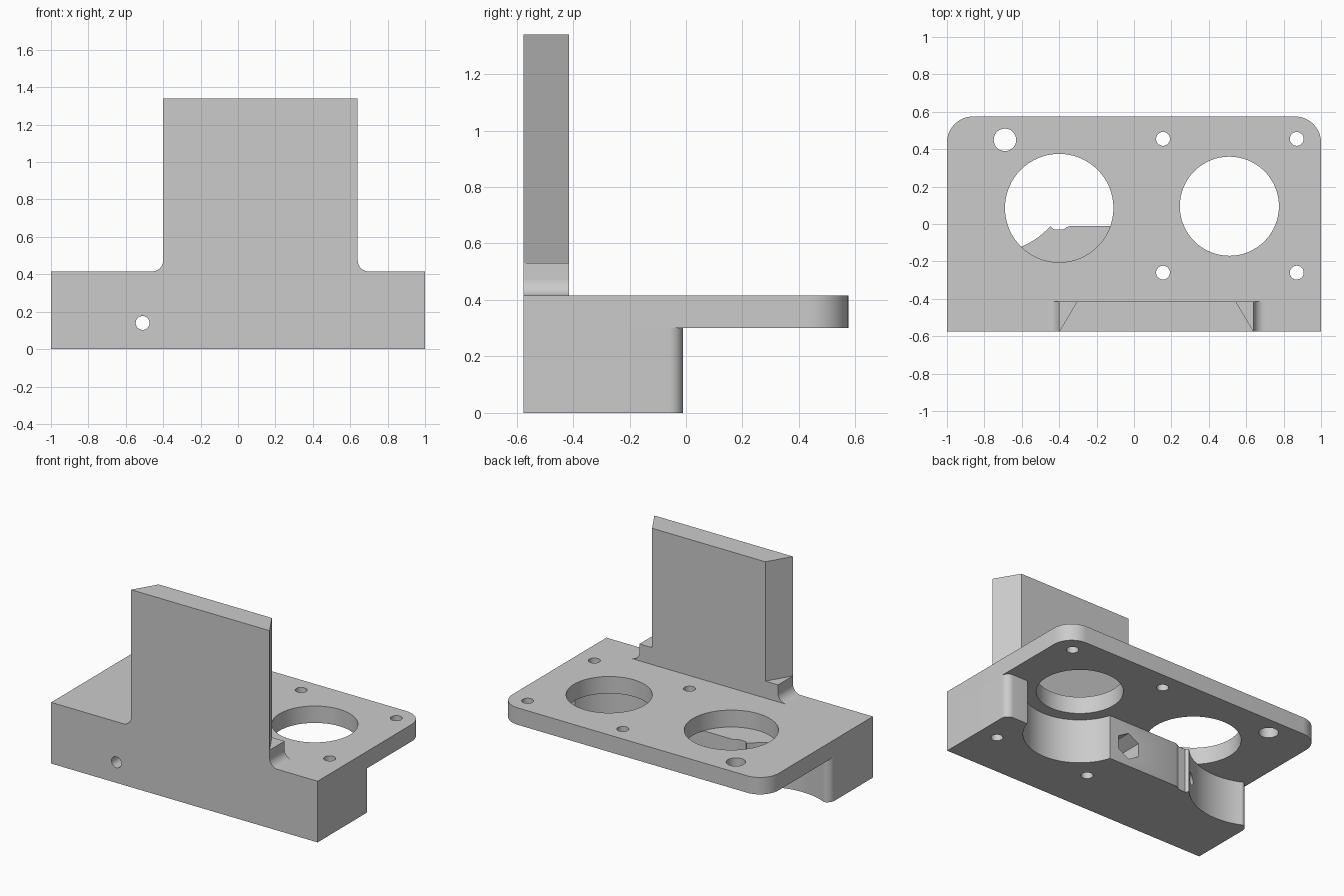
import bpy, bmesh
from math import radians, sin, cos, pi, atan2
from mathutils import Matrix

old = bpy.data.objects.get("Cube")
if old:
    bpy.data.objects.remove(old)

GREY = (0.6, 0.6, 0.6, 1)
mat = bpy.data.materials.new("plain grey")
mat.use_nodes = True
mat.diffuse_color = GREY
bsdf = next(n for n in mat.node_tree.nodes if n.type == 'BSDF_PRINCIPLED')
bsdf.inputs["Base Color"].default_value = GREY

# Main dimensions
FRONT, BACK = -0.575, 0.575
PLATE_LOW, PLATE_TOP = 0.30, 0.415
EDGE = -0.01


def arc(cx, cy, r, a0, a1, n=12):
    """Points on a circular arc, angles in degrees."""
    steps = [radians(a0 + (a1 - a0) * i / n) for i in range(n + 1)]
    return [(cx + r * cos(a), cy + r * sin(a)) for a in steps]


def prism(name, points, low, high, along_y=False):
    """Extrude an outline along z, or an x-z outline along y."""
    bm = bmesh.new()
    verts = [bm.verts.new((a, low, b) if along_y else (a, b, low)) for a, b in points]
    face = bm.faces.new(verts)
    move = (0, high - low, 0) if along_y else (0, 0, high - low)
    new = bmesh.ops.extrude_face_region(bm, geom=[face])["geom"]
    bmesh.ops.translate(bm, vec=move, verts=[v for v in new if isinstance(v, bmesh.types.BMVert)])
    bmesh.ops.recalc_face_normals(bm, faces=bm.faces)
    mesh = bpy.data.meshes.new(name)
    bm.to_mesh(mesh)
    bm.free()
    mesh.materials.append(mat)
    obj = bpy.data.objects.new(name, mesh)
    bpy.context.collection.objects.link(obj)
    return obj


def circle(x, y, r, n=64):
    return arc(x, y, r, 0, 360, n)[:-1]


def cut(obj, cutters):
    """Subtract each cutter, bake the result and drop the cutters."""
    for c in cutters:
        c.hide_render = True
        mod = obj.modifiers.new("hole", 'BOOLEAN')
        mod.operation, mod.solver, mod.object = 'DIFFERENCE', 'EXACT', c
    graph = bpy.context.evaluated_depsgraph_get()
    mesh = bpy.data.meshes.new_from_object(obj.evaluated_get(graph))
    obj.modifiers.clear()
    obj.data = mesh
    for c in cutters:
        bpy.data.objects.remove(c)


def drill(x, y, r):
    return prism("drill", circle(x, y, r), -0.1, 0.6)


# Top plate with rounded back corners, two large openings and screw holes
R = 0.14
plate = prism("top_plate",
              [(-1, FRONT), (1, FRONT)]
              + arc(1 - R, BACK - R, R, 0, 90)
              + arc(R - 1, BACK - R, R, 90, 180),
              PLATE_LOW, PLATE_TOP)
screws = [(x, y, 0.037) for x in (0.155, 0.87) for y in (-0.26, 0.455)]
openings = [(-0.40, 0.085, 0.29), (0.51, 0.095, 0.265), (-0.69, 0.45, 0.06)]
cut(plate, [drill(*h) for h in screws + openings])

# Lower block: back outline scooped around the two openings
dip = 180 - math_a if (math_a := 0) else 0
start = 180 + 17.7
outline = [(-1, FRONT), (1, FRONT)]
outline += arc(0.95, EDGE - 0.05, 0.05, 0, 90, 8)
outline += arc(0.51, 0.095, 0.345, 360 - 17.7, start, 32)
outline += [(-0.34, EDGE), (-0.36, -0.017), (-0.38, -0.03), (-0.43, -0.03)]
outline += arc(-0.77, 0.28, 0.435, 318, 244, 20)
outline += arc(-0.945, -0.165, 0.055, 100, 180, 8)
block = prism("lower_block", outline, 0, PLATE_LOW)
side_hole = prism("side_hole", circle(-0.51, 0.14, 0.037, 32), -0.7, 0.2, True)
nut_pocket = prism("nut_pocket", arc(0.035, 0.14, 0.09, 30, 390, 6)[:-1], -0.16, 0.1, True)
cut(block, [drill(x, y, r) for x, y, r in screws if y < 0] + [side_hole, nut_pocket])

# Upright foot with fillets running into the plate
LEFT, RIGHT, THICK = -0.40, 0.64, -0.415
F, LEDGE = 0.06, 0.53
foot = prism("upright_foot",
             arc(LEFT - F, PLATE_TOP + F, F, 270, 360)
             + [(LEFT, LEDGE), (RIGHT, LEDGE)]
             + arc(RIGHT + F, PLATE_TOP + F, F, 180, 270),
             FRONT, THICK, True)

# Upright panel, its sides tapering towards the back
panel = prism("upright_panel",
              [(LEFT, FRONT), (RIGHT, FRONT), (RIGHT - 0.095, THICK), (LEFT + 0.095, THICK)],
              LEDGE, 1.34)

# Smooth the curved walls, keep corners crisp
bpy.ops.object.select_all(action='DESELECT')
for part in (plate, block, foot, panel):
    part.select_set(True)
bpy.context.view_layer.objects.active = plate
bpy.ops.object.shade_smooth_by_angle(angle=radians(30))
